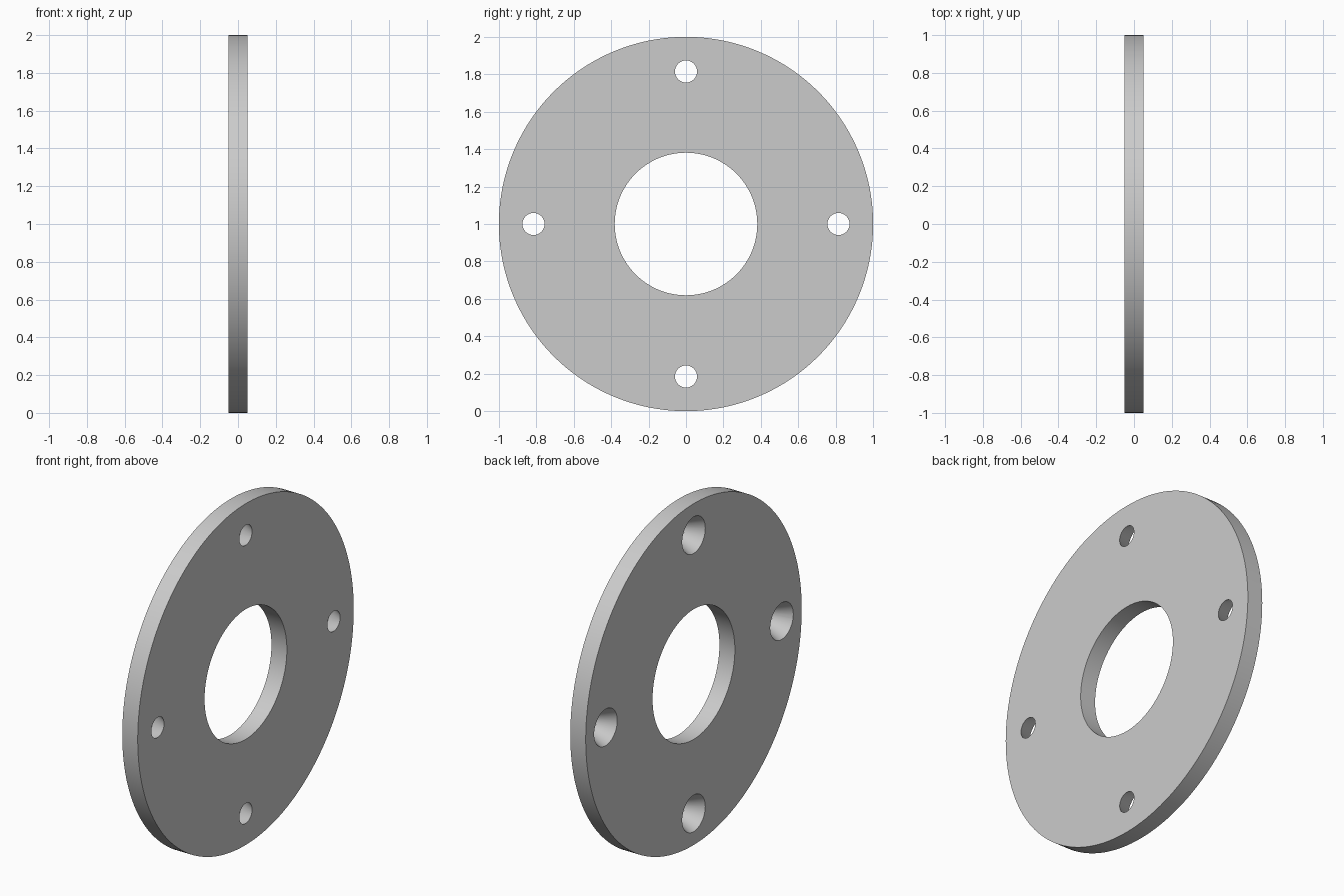
import bpy
from math import pi, sin, cos

if "Cube" in bpy.data.objects:
    bpy.data.objects.remove(bpy.data.objects["Cube"])

THICK = 0.1
CENTRE_Z = 1.0


def x_cone(name, r_neg, r_pos, depth, y, z, sides):
    """Cone or cylinder along x: r_neg at the -x end, r_pos at the +x end."""
    bpy.ops.mesh.primitive_cone_add(vertices=sides, radius1=r_neg, radius2=r_pos,
                                    depth=depth, location=(0, y, z),
                                    rotation=(0, pi / 2, 0))
    ob = bpy.context.object
    ob.name = name
    bpy.ops.object.transform_apply(location=True, rotation=True, scale=True)
    return ob


# Flange disc
disc = x_cone("flange_disc", 1.0, 1.0, THICK, 0, CENTRE_Z, 160)

# Central bore
cutters = [x_cone("bore_cutter", 0.381, 0.381, 0.3, 0, CENTRE_Z, 96)]

# Four tapered screw holes, wide on the -x face, extended past both faces
small, big, extra = 0.059, 0.107, 0.02
slope = (big - small) / THICK * extra
for i in range(4):
    a = i * pi / 2
    cutters.append(x_cone("screw_hole_cutter", big + slope, small - slope,
                          THICK + 2 * extra, 0.815 * cos(a),
                          CENTRE_Z + 0.815 * sin(a), 48))

# Cut the holes and remove the cutters
bpy.ops.object.select_all(action='DESELECT')
disc.select_set(True)
bpy.context.view_layer.objects.active = disc
for c in cutters:
    c.hide_render = True
    mod = disc.modifiers.new("hole", 'BOOLEAN')
    mod.operation = 'DIFFERENCE'
    mod.solver = 'EXACT'
    mod.object = c
    bpy.ops.object.modifier_apply(modifier=mod.name)
for c in cutters:
    bpy.data.objects.remove(c, do_unlink=True)

bpy.ops.object.shade_smooth_by_angle(angle=pi / 6)
